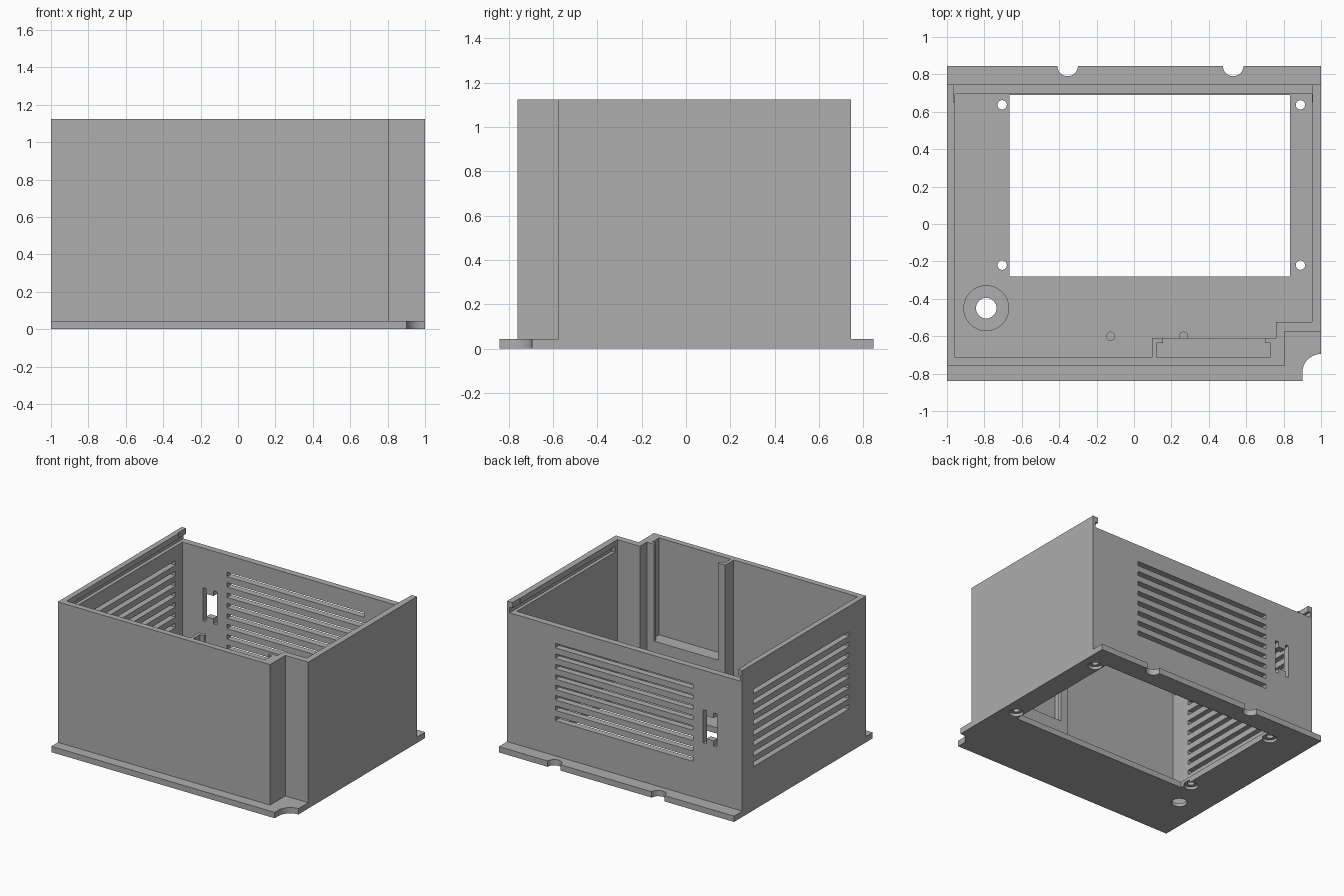
import bpy
import bmesh
import math

cube = bpy.data.objects.get("Cube")
if cube:
    bpy.data.objects.remove(cube, do_unlink=True)

grey = bpy.data.materials.new("plain_grey")
grey.use_nodes = True
colour = (0.42, 0.42, 0.42, 1)
grey.diffuse_color = colour
grey.node_tree.nodes["Principled BSDF"].inputs["Base Color"].default_value = colour

FLOOR, TOP = 0.045, 1.125
BACK, FRONT = 0.745, -0.76


def prism(name, outline, z0, z1):
    """Extrude a flat outline from z0 to z1."""
    bm = bmesh.new()
    face = bm.faces.new([bm.verts.new((x, y, z0)) for x, y in outline])
    moved = bmesh.ops.extrude_face_region(bm, geom=[face])["geom"]
    verts = [v for v in moved if isinstance(v, bmesh.types.BMVert)]
    bmesh.ops.translate(bm, verts=verts, vec=(0, 0, z1 - z0))
    bmesh.ops.recalc_face_normals(bm, faces=bm.faces)
    mesh = bpy.data.meshes.new(name)
    bm.to_mesh(mesh)
    bm.free()
    mesh.materials.append(grey)
    obj = bpy.data.objects.new(name, mesh)
    bpy.context.collection.objects.link(obj)
    return obj


def rect(x0, x1, y0, y1):
    return [(x0, y0), (x1, y0), (x1, y1), (x0, y1)]


def circle(x, y, r, n=32):
    return [(x + r * math.cos(2 * math.pi * i / n),
             y + r * math.sin(2 * math.pi * i / n)) for i in range(n)]


def cut(target, outline, z0, z1):
    """Subtract a prism from the target and bake the result."""
    cutter = prism("cutter", outline, z0, z1)
    cutter.hide_render = True
    mod = target.modifiers.new("cut", "BOOLEAN")
    mod.operation, mod.solver, mod.object = "DIFFERENCE", "EXACT", cutter
    bpy.context.view_layer.update()
    graph = bpy.context.evaluated_depsgraph_get()
    baked = bpy.data.meshes.new_from_object(target.evaluated_get(graph))
    target.modifiers.clear()
    target.data = baked
    bpy.data.objects.remove(cutter, do_unlink=True)


# Base plate with flanges, window and holes
plate = prism("base_plate", rect(-1, 1, -0.84, 0.845), 0, FLOOR)
cut(plate, rect(-0.665, 0.835, -0.28, 0.69), -1, 1)
for x in (-0.705, 0.89):
    for y in (-0.22, 0.637):
        cut(plate, circle(x, y, 0.025), -1, 1)
        cut(plate, circle(x, y, 0.05), -1, 0.022)
for x in (-0.355, 0.53):
    cut(plate, circle(x, 0.845, 0.055), -1, 1)

# Rounded relief in the front corner
cut(plate, circle(1, -0.795, 0.1, 48), -1, 1)
cut(plate, rect(0.9, 1.1, -0.9, -0.795), -1, 1)

# Control shaft hole in a round recess, and two blind indicator holes
cut(plate, circle(-0.79, -0.45, 0.12, 48), 0.025, 1)
cut(plate, circle(-0.79, -0.45, 0.055), -1, 1)
for x in (-0.125, 0.265):
    cut(plate, circle(x, -0.6, 0.022), 0.02, 1)

# Walls with a stepped front corner and a card bracket on the front wall
walls = prism("enclosure_walls", [
    (-1, FRONT), (0.805, FRONT), (0.805, -0.575), (1, -0.575),
    (1, BACK), (-1, BACK)], FLOOR, TOP)
cut(walls, [
    (-0.958, -0.715), (0.095, -0.715), (0.095, -0.61), (0.76, -0.61),
    (0.76, -0.525), (0.952, -0.525), (0.952, 0.695), (-0.958, 0.695)], -1, 2)

# Card pocket and its narrower mouth, above a sill
cut(walls, rect(0.12, 0.73, -0.715, -0.635), 0.38, 2)
cut(walls, rect(0.155, 0.70, -0.66, -0.55), 0.38, 2)

# Lowered back wall and side grooves for a sliding lid
cut(walls, rect(-0.965, 0.955, 0.65, 1), 1.04, 2)
cut(walls, rect(-0.985, 0.978, -0.5, 1), 1.04, 1.082)
cut(walls, rect(-0.985, -0.5, -0.7, 0.5), 1.04, 1.082)

# Ventilation slots in the back and one side wall
for i in range(8):
    z = 0.315 + 0.08 * i
    cut(walls, rect(-0.58, 0.59, 0.6, 0.9), z, z + 0.034)
    cut(walls, rect(-1.1, -0.9, -0.553, 0.61), z + 0.02, z + 0.054)

# Connector opening with a tab above and below
cut(walls, rect(-0.786, -0.667, 0.6, 0.9), 0.52, 0.695)
for x0, x1 in ((-0.786, -0.757), (-0.696, -0.667)):
    cut(walls, rect(x0, x1, 0.6, 0.9), 0.48, 0.735)
